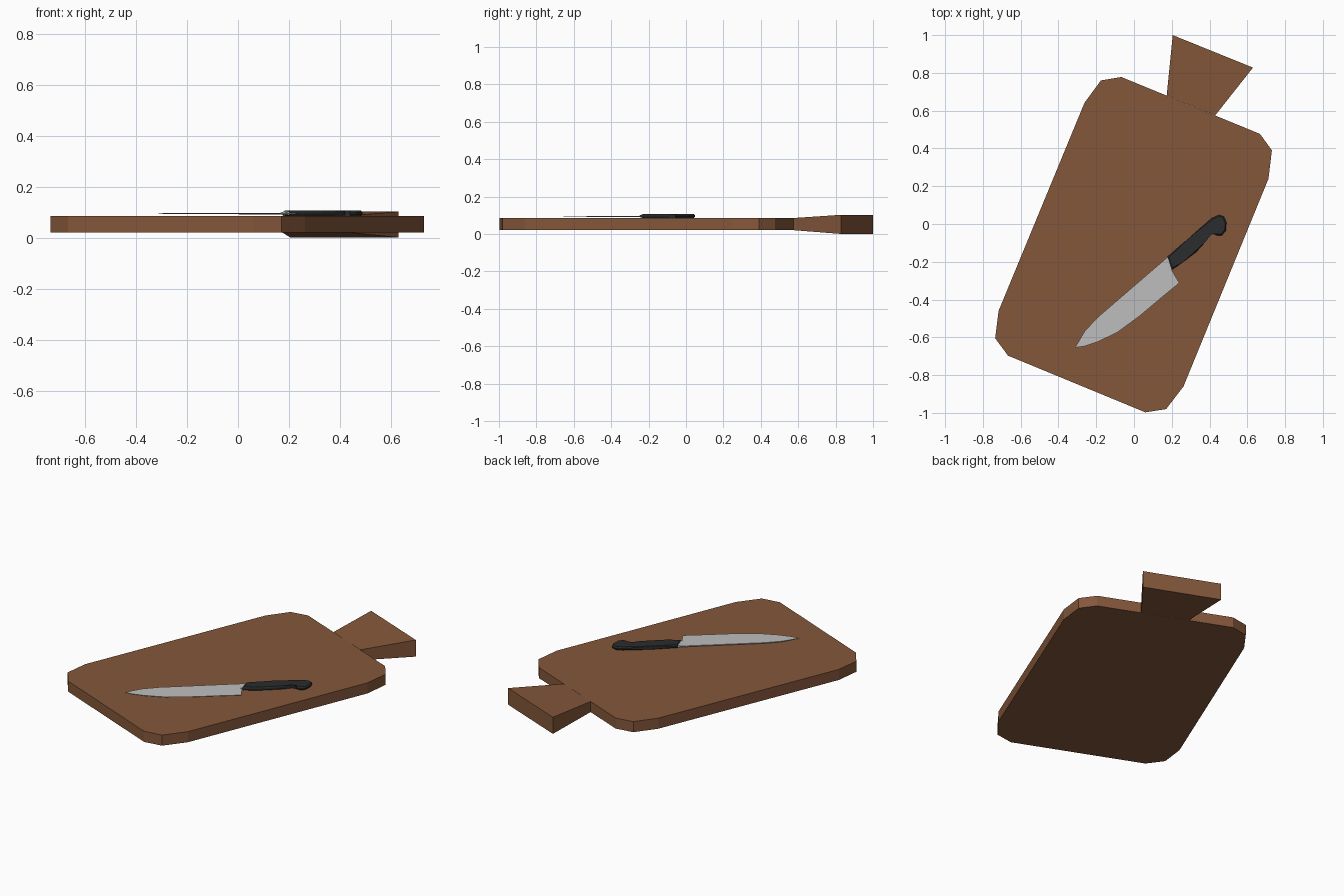
import bpy, bmesh

if "Cube" in bpy.data.objects:
    bpy.data.objects.remove(bpy.data.objects["Cube"])


def material(name, rgb):
    m = bpy.data.materials.new(name)
    m.diffuse_color = (*rgb, 1)
    m.use_nodes = True
    m.node_tree.nodes["Principled BSDF"].inputs["Base Color"].default_value = m.diffuse_color
    return m


wood = material("brown wood", (0.235, 0.096, 0.044))
steel = material("grey steel", (0.52, 0.52, 0.52))
black = material("black plastic", (0.024, 0.025, 0.026))


def slab(name, outline, spans, mat, bevel=0):
    """Closed outline; spans gives (bottom, top) z for each outline point."""
    bm = bmesh.new()
    lo = [bm.verts.new((x, y, s[0])) for (x, y), s in zip(outline, spans)]
    hi = [bm.verts.new((x, y, s[1])) for (x, y), s in zip(outline, spans)]
    n = len(outline)
    caps = [bm.faces.new(lo[::-1]), bm.faces.new(hi)]
    for i in range(n):
        j = (i + 1) % n
        bm.faces.new((lo[i], lo[j], hi[j], hi[i]))
    if bevel:
        rim = list({e for f in caps for e in f.edges})
        bmesh.ops.bevel(bm, geom=rim, offset=bevel, segments=1, affect='EDGES',
                        clamp_overlap=True)
    bmesh.ops.recalc_face_normals(bm, faces=bm.faces)
    me = bpy.data.meshes.new(name)
    bm.to_mesh(me)
    bm.free()
    me.materials.append(mat)
    ob = bpy.data.objects.new(name, me)
    bpy.context.collection.objects.link(ob)
    return ob


def flat(points, z0, z1):
    return [(z0, z1)] * len(points)


# cutting board body with chamfered corners
board = [(-.175, .76), (-.262, .642), (-.717, -.46), (-.735, -.605), (-.667, -.697),
         (.06, -.997), (.17, -.98), (.262, -.86), (.712, .24), (.73, .39),
         (.667, .477), (-.067, .778)]
slab("board", board, flat(board, .02, .085), wood)

# flared board grip, thicker toward its end
grip = [(.173, .68), (.43, .575), (.63, .828), (.205, 1.0)]
slab("board_grip", grip, [(.02, .085), (.02, .085), (0, .102), (0, .102)], wood)

# knife blade: straight spine, curved cutting edge ground thin
spine = [(.178, -.175), (-.19, -.492), (-.26, -.566), (-.312, -.654)]
edge = [(-.265, -.648), (-.195, -.625), (-.09, -.575), (.03, -.487), (.15, -.386),
        (.24, -.312), (.2, -.245)]
zb = .094
half = [.003, .0025, .002, .0008] + [.0008] * 6 + [.002]
slab("blade", spine + edge, [(zb - h, zb + h) for h in half], steel)

# bolster between blade and handle
bolster = [(.178, -.175), (.166, -.186), (.186, -.248), (.2, -.245)]
slab("bolster", bolster, [(.088, .102), (.092, .097), (.092, .097), (.088, .102)], steel)

# curved knife handle with hooked butt
handle = [(.176, -.175), (.2, -.243), (.262, -.2), (.33, -.148), (.38, -.092), (.405, -.06),
          (.42, -.042), (.438, -.06), (.465, -.06), (.487, -.035), (.489, .01),
          (.475, .04), (.45, .048), (.41, .03), (.29, -.075)]
slab("knife_handle", handle, flat(handle, .085, .106), black, bevel=.007)
